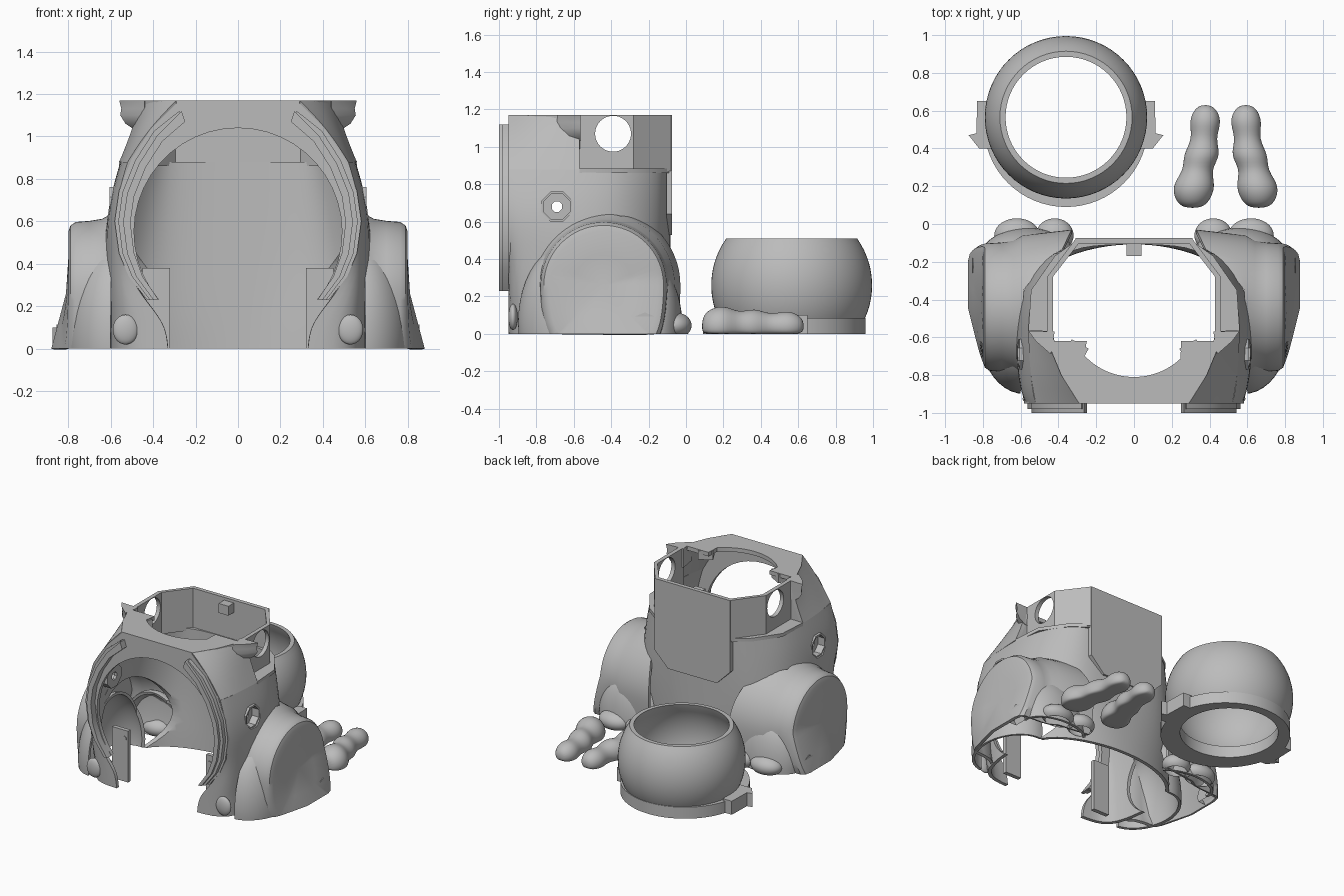
import bpy, bmesh, math
from mathutils import Vector, Matrix

if "Cube" in bpy.data.objects:
    bpy.data.objects.remove(bpy.data.objects["Cube"], do_unlink=True)

grey = bpy.data.materials.new("plain_grey")
grey.use_nodes = True
GREY = (0.5, 0.5, 0.5, 1)
grey.diffuse_color = GREY
grey.node_tree.nodes["Principled BSDF"].inputs["Base Color"].default_value = GREY


def finish(name, bm, mirror=False, subsurf=0, solid=0, cutters=(), weld=False):
    """Turn a bmesh into an object, then bake its modifiers."""
    bmesh.ops.recalc_face_normals(bm, faces=bm.faces)
    mesh = bpy.data.meshes.new(name)
    bm.to_mesh(mesh)
    bm.free()
    obj = bpy.data.objects.new(name, mesh)
    bpy.context.scene.collection.objects.link(obj)
    if mirror:
        m = obj.modifiers.new("mirror", 'MIRROR')
        m.use_mirror_merge = weld
    if subsurf:
        m = obj.modifiers.new("subsurf", 'SUBSURF')
        m.levels = m.render_levels = subsurf
        m.boundary_smooth = 'PRESERVE_CORNERS'
    if solid:
        m = obj.modifiers.new("solid", 'SOLIDIFY')
        m.thickness = solid
        m.offset = -1
    for tool in cutters:
        m = obj.modifiers.new("cut", 'BOOLEAN')
        m.object = tool
        m.operation = 'DIFFERENCE'
        m.solver = 'EXACT'
    deps = bpy.context.evaluated_depsgraph_get()
    baked = bpy.data.meshes.new_from_object(obj.evaluated_get(deps))
    obj.modifiers.clear()
    obj.data = baked
    baked.materials.clear()
    baked.materials.append(grey)
    baked.shade_smooth()
    baked.set_sharp_from_angle(angle=math.radians(35))
    return obj


def loft(rows, closed=False, caps=False):
    bm = bmesh.new()
    grid = [[bm.verts.new(p) for p in row] for row in rows]
    n = len(rows[0])
    for a, b in zip(grid, grid[1:]):
        for i in range(n if closed else n - 1):
            j = (i + 1) % n
            bm.faces.new((a[i], a[j], b[j], b[i]))
    if caps:
        bm.faces.new(grid[0])
        bm.faces.new(grid[-1])
    return bm


def place(p, axis, d):
    q = list(p)
    q.insert("xyz".index(axis), d)
    return q


def prism(pts, axis, lo, hi):
    """Extrude a flat outline along one axis; the outline uses the other two in order."""
    return loft([[place(p, axis, d) for p in pts] for d in (lo, hi)], True, True)


def rect(a0, a1, b0, b1):
    return [(a0, b0), (a1, b0), (a1, b1), (a0, b1)]


def circle(cx, cy, r, n, start=0.0, end=math.tau):
    return [(cx + r * math.cos(start + (end - start) * i / n),
             cy + r * math.sin(start + (end - start) * i / n)) for i in range(n)]


def octagon(y, z, r):
    return circle(y, z, r, 8, math.pi / 8, math.pi / 8 + math.tau)


def ring(outer, inner, axis, lo, hi):
    """Band between two outlines with the same point count."""
    rows = [(outer, lo), (outer, hi), (inner, hi), (inner, lo), (outer, lo)]
    bm = loft([[place(p, axis, d) for p in pts] for pts, d in rows], True)
    bmesh.ops.remove_doubles(bm, verts=bm.verts, dist=1e-5)
    return bm


def clip(bm, axis, value):
    co, no = Vector(), Vector()
    i = "xyz".index(axis)
    co[i], no[i] = value, 1
    geom = bm.verts[:] + bm.edges[:] + bm.faces[:]
    bmesh.ops.bisect_plane(bm, geom=geom, plane_co=co, plane_no=no, clear_inner=True)


def blob(center, radii):
    bm = bmesh.new()
    mat = Matrix.Translation(center) @ Matrix.Diagonal((*radii, 1))
    bmesh.ops.create_uvsphere(bm, u_segments=40, v_segments=24, radius=1, matrix=mat)
    clip(bm, "z", 0)
    return bm


# Cutters for the side holes, the hollow thighs and the inside of the body
core = [(.6, -.9), (.585, -.35), (.44, -.17), (.29, -.1)]
core += [(-x, y) for x, y in core[::-1]]
eye_cut, port_cut, thigh_cut, core_cut = cutters = [
    finish("eye_cutter", prism(circle(-0.39, 1.07, 0.096, 40), "x", -1.2, 1.2)),
    finish("port_cutter", prism(octagon(-0.69, 0.68, 0.085), "x", -1.2, 1.2)),
    finish("thigh_cutter", prism(circle(-0.465, 0.26, 0.3, 48), "x", -1.2, 1.2)),
    finish("core_cutter", prism(core, "z", -0.2, 1.1))]
for helper in cutters:
    helper.hide_render = True

# Main body shell, from the front edge round to the back centre
BODY_Y = (-0.62, -0.35, -0.17, -0.09, -0.08)
BODY = [(0, .33, .57, -.94, .62, .62, .45, .18), (.12, .34, .58, -.95, .62, .62, .46, .2),
        (.25, .46, .59, -.94, .63, .62, .48, .24), (.42, .55, .6, -.9, .64, .62, .48, .29),
        (.6, .58, .61, -.88, .63, .6, .46, .31), (.75, .56, .58, -.88, .6, .58, .44, .31),
        (.88, .52, .54, -.88, .56, .545, .42, .31)]
rows = [[(xf, -.95, z), (x2, y2, z)] + [(x, y, z) for x, y in zip(rest + [0], BODY_Y)]
        for z, xf, x2, y2, *rest in BODY]
finish("body_shell", loft(rows), True, 2, 0.025, (port_cut, thigh_cut), weld=True)

# Upper front of the shell
CROWN_Y = (-0.95, -0.8, -0.57)
CROWN = [(.88, .52, .55, .56), (1.0, .445, .495, .51), (1.1, .36, .44, .48), (1.17, .29, .39, .46)]
rows = [[(x, y, r[0]) for x, y in zip(r[1:], CROWN_Y)] for r in CROWN]
finish("shell_crown", loft(rows), True, 2, 0.025)

# Roof plate with a round inner edge
arc = circle(0, -0.45, 0.36, 24, math.radians(-137), math.radians(-43))
roof = [(.29, -.95), (.385, -.8), (.46, -.62), (.25, -.62)] + arc[::-1]
roof += [(-.25, -.62), (-.46, -.62), (-.385, -.8), (-.29, -.95)]
finish("roof_plate", prism(roof, "z", 1.14, 1.17))

# Front arch wall, and a stepped rim that stops short of the crown
half = [(.42, .23), (.505, .34), (.55, .45), (.57, .6), (.55, .74), (.49, .89), (.4, 1.03), (.28, 1.15)]


def inset(scale, top):
    return [(x * scale, min(top, .55 + (z - .55) * (scale if z > .55 else 1))) for x, z in half]


def open_band(outer, inner, lo, hi):
    return prism(outer + inner[::-1], "y", lo, hi)


round_in = [(.49 * math.cos(a), .55 + .49 * math.sin(a))
            for a in (math.radians(-40 + 260 * i / 32) for i in range(33))]
wall_out = inset(1.02, 1.17)
wall_out += [(-x, z) for x, z in wall_out[::-1]]
finish("front_arch_wall", open_band(wall_out, round_in, -0.95, -0.92))
finish("front_rim_outer", open_band(inset(.99, 1.12), inset(.94, 1.09), -0.98, -0.94), True)
finish("front_rim_inner", open_band(inset(.95, 1.12), inset(.89, 1.07), -1.0, -0.94), True)

# Flat back panel with clipped lower corners
panel = [(.31, 1.17), (.31, .64), (.2, .53), (-.2, .53), (-.31, .64), (-.31, 1.17)]
finish("back_panel", prism(panel, "y", -0.105, -0.075))
finish("back_screw_block", prism(rect(-.04, .04, -.17, -.1), "z", 1.08, 1.15))

# Eye pockets: ledge, slanted wall, pierced wall and front end wall
ledge = [(.56, -.57), (.545, -.35), (.42, -.17), (.31, -.09), (.3, -.11), (.43, -.28), (.43, -.57)]
finish("pocket_ledge", prism(ledge, "z", 0.86, 0.885), True)
slant = [(.31, -.08), (.46, -.28), (.43, -.28), (.29, -.1)]
finish("pocket_slant_wall", prism(slant, "z", 0.87, 1.17), True)
finish("pocket_eye_wall", prism(rect(-.57, -.28, .87, 1.17), "x", 0.43, 0.46), True, cutters=(eye_cut,))
end = [(.43, .87), (.555, .87), (.5, 1.02), (.465, 1.17), (.43, 1.17)]
finish("pocket_end_wall", prism(end, "y", -0.59, -0.57), True)

# Flared ear tips
ear = [(1.03, .485), (1.06, .53), (1.1, .555), (1.13, .55), (1.17, .56)]
rows = [[(.42, -.57, z), (x, -.565, z), (x - .04, -.62, z), (.44, -.69, z)] for z, x in ear]
finish("ear_tip", loft(rows, True, True), True)

# Octagonal side ports with a small through hole
finish("port_floor", ring(octagon(-.69, .68, .088), octagon(-.69, .68, .03), "x", 0.53, 0.55), True)
finish("port_collar", ring(octagon(-.69, .68, .088), octagon(-.69, .68, .075), "x", 0.53, 0.605), True)

# Thighs: drums with flat outer discs, straight-sided and splayed towards the floor
PROFILE = [(.8, 0), (.8, .16), (.8, .29), (.79, .32), (.765, .337), (.7, .342), (.64, .352), (.59, .38), (.53, .41)]
turns = [(math.cos(math.tau * i / 64), math.sin(math.tau * i / 64)) for i in range(64)]
legs = [(math.copysign(abs(c) ** (0.25 if s < 0 else 1), c), s) for c, s in turns]
bm = loft([[(x - (.2 * max(0, c) if x < .55 else 0), -.44 + r * c, .26 + r * s) for c, s in legs]
           for x, r in PROFILE], True)
bmesh.ops.remove_doubles(bm, verts=bm.verts, dist=1e-5)
clip(bm, "z", 0)
for v in bm.verts:
    if v.co.x > 0.7:
        v.co.x += 0.08 * max(0, (.3 - v.co.z) / .3) * min(1, max(0, (v.co.y + .75) / .3))
finish("thigh", bm, True, solid=0.02, cutters=(core_cut,))

# Front paws with shallow oval pads, and side bosses
bm = blob((.58, -.6, .06), (.23, .3, .44))
clip(bm, "x", 0.5)
finish("front_paw", bm, True, solid=0.02, cutters=(core_cut,))
finish("paw_pad", blob((.53, -.925, .09), (.06, .025, .07)), True)
bm = prism(circle(-.22, .04, .075, 8), "x", 0.8, 0.855)
clip(bm, "z", 0)
finish("foot_boss", bm, True)
finish("lower_tab", prism(rect(.32, .45, 0, .38), "y", -0.83, -0.8), True)
finish("lower_tab_screw", prism(circle(.35, .32, .018, 16), "y", -0.836, -0.82), True)
pad = [(.24, -.66), (.33, -.61), (.38, -.7), (.29, -.75)]
finish("roof_tab", prism(pad, "z", 1.1, 1.165), True)

# Heels and rear toes
bm = blob((.56, -.17, .04), (.25, .15, .32))
clip(bm, "y", -0.19)
clip(bm, "x", 0.34)
finish("heel", bm, True, solid=0.02, cutters=(core_cut,))
for name, x, r in (("inner_toe", .42, .1), ("outer_toe", .62, .12)):
    finish(name, blob((x, -.06, .045), (r, .09, .07)), True)

# Open round bowl on a flat flange with side lugs
CX, CY = -.36, .565
wall = [(math.sqrt(.43 ** 2 - (z - .26) ** 2), z) for z in (.06 + .45 * i / 14 for i in range(15))]
wall += [(.32, .51)] + [(r - .04, z) for r, z in wall[-2::-1]] + [wall[0]]
bm = loft([[(CX + r * c, CY + r * s, z) for c, s in turns] for r, z in wall], True)
bmesh.ops.remove_doubles(bm, verts=bm.verts, dist=1e-5)
finish("bowl", bm)
finish("bowl_flange", ring(circle(CX, .525, .435, 64), circle(CX, CY, .33, 64), "z", 0, 0.085))
lug = [(.4, .65), (.47, .65), (.475, .48), (.515, .47), (.46, .4), (.36, .4)]
for name, side in (("left_lug", 1), ("right_lug", -1)):
    finish(name, prism([(CX + side * x, y) for x, y in lug], "z", 0, 0.1))

# Two loose lobed feet
LOBES = [(.085, .31, .03), (.105, .31, .085), (.2, .315, .123), (.285, .335, .07), (.365, .36, .105),
         (.45, .37, .06), (.54, .378, .09), (.61, .378, .06), (.63, .378, .02)]
for name, flip in (("right_loose_foot", False), ("left_loose_foot", True)):
    rows = [[((.97 - x if flip else x) + r * c, y, max(0, .04 + r * s)) for c, s in turns[::4]]
            for y, x, r in LOBES]
    finish(name, loft(rows, True, True), subsurf=2)

for helper in cutters:
    bpy.data.objects.remove(helper, do_unlink=True)
